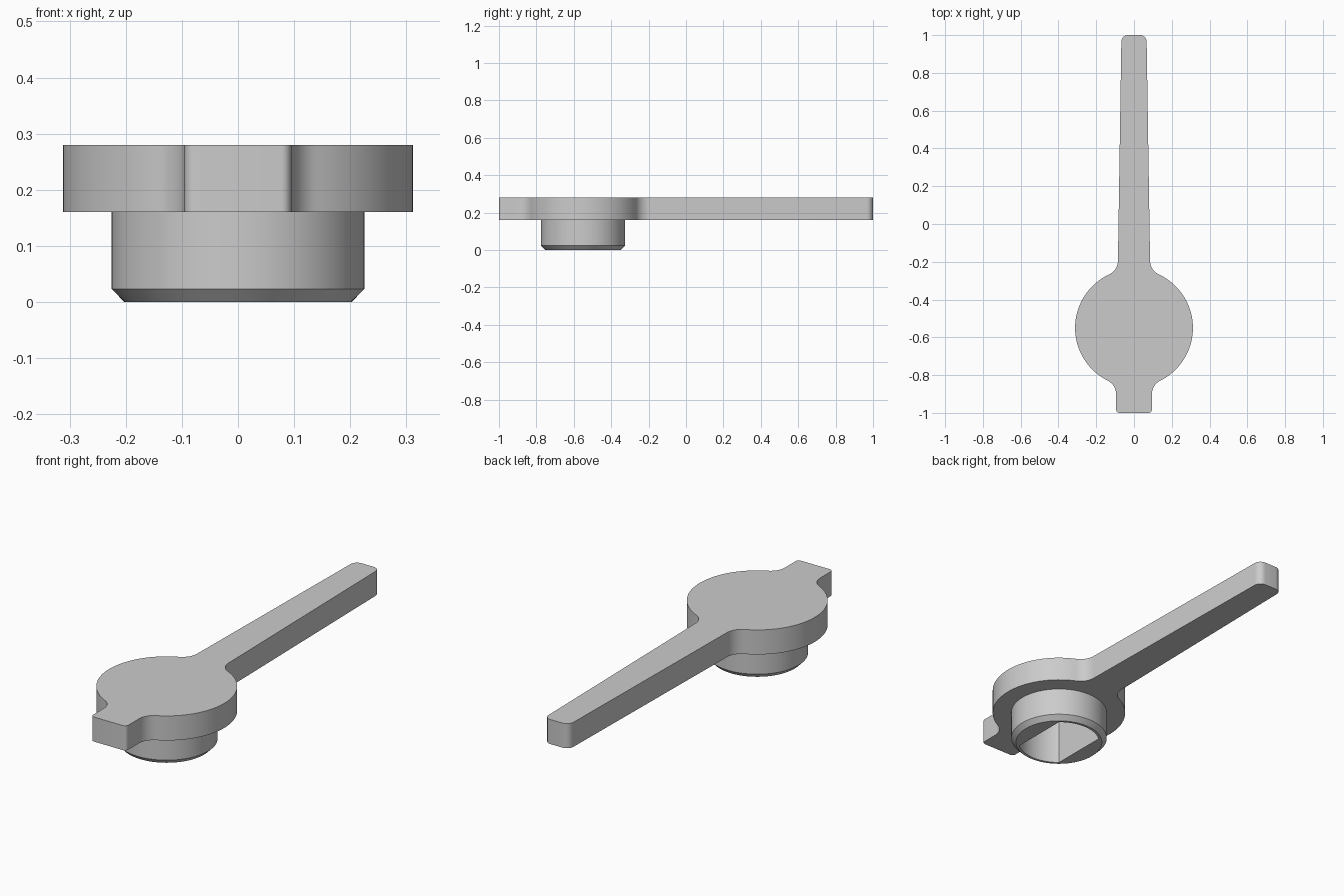
import bpy
import bmesh
from math import sin, cos, pi, acos, atan2, hypot

default = bpy.data.objects.get("Cube")
if default:
    bpy.data.objects.remove(default, do_unlink=True)

grey = bpy.data.materials.new("satin_grey")
grey.use_nodes = True
grey.diffuse_color = (0.6, 0.6, 0.6, 1)
grey.node_tree.nodes["Principled BSDF"].inputs["Base Color"].default_value = (0.6, 0.6, 0.6, 1)

HUB_Y, HUB_R = -0.55, 0.312
PLATE_Z, TOP_Z = 0.16, 0.28
FILLET = 0.08


def arc(cx, cy, r, a0, a1, n):
    return [(cx + r * cos(a0 + (a1 - a0) * i / n), cy + r * sin(a0 + (a1 - a0) * i / n))
            for i in range(n + 1)]


def prism(name, points, levels):
    """Loft one outline through (z, scale) levels, scaled about the hub axis."""
    bm = bmesh.new()
    rings = [[bm.verts.new((x * s, HUB_Y + (y - HUB_Y) * s, z)) for x, y in points]
             for z, s in levels]
    bm.faces.new(rings[0][::-1])
    bm.faces.new(rings[-1])
    n = len(points)
    for low, high in zip(rings, rings[1:]):
        for i in range(n):
            j = (i + 1) % n
            bm.faces.new((low[i], low[j], high[j], high[i]))
    mesh = bpy.data.meshes.new(name)
    bm.to_mesh(mesh)
    bm.free()
    mesh.materials.append(grey)
    obj = bpy.data.objects.new(name, mesh)
    bpy.context.collection.objects.link(obj)
    return obj


def fillet_centre(half_width, side):
    """Centre of the blend between the round hub and a straight side."""
    dx = half_width + FILLET
    dy = ((HUB_R + FILLET) ** 2 - dx ** 2) ** 0.5
    return dx, HUB_Y + side * dy, atan2(side * dy, dx)


# Right half of the plate outline, from the front tab to the handle tip
tab_w, root_w, tip_w, tab_r, tip_r = 0.095, 0.085, 0.067, 0.018, 0.035
fx, fy, fa = fillet_centre(tab_w, -1)
bx, by, ba = fillet_centre(root_w, 1)
half = arc(tab_w - tab_r, -1 + tab_r, tab_r, -pi / 2, 0, 6)
half += arc(fx, fy, FILLET, pi, fa + pi, 10)
half += arc(0, HUB_Y, HUB_R, fa, ba, 48)[1:-1]
half += arc(bx, by, FILLET, ba + pi, pi, 10)
half += arc(tip_w - tip_r, 1 - tip_r, tip_r, 0, pi / 2, 8)
outline = half + [(-x, y) for x, y in reversed(half)]
plate = prism("handle_plate", outline, [(PLATE_Z, 1), (TOP_Z, 1)])

# Round stem with a chamfered foot
stem_r = 0.225
stem = prism("stem", arc(0, HUB_Y, stem_r, 0, 2 * pi, 96)[:-1],
             [(0, 0.9), (0.023, 1), (PLATE_Z, 1)])

# Socket: a round bore with two flats, cut up into the plate
bore_r, flat_x = 0.19, 0.122
a = acos(flat_x / bore_r)
bore = arc(0, HUB_Y, bore_r, a, pi - a, 32) + arc(0, HUB_Y, bore_r, pi + a, 2 * pi - a, 32)
cutter = prism("socket_cutter", bore, [(-0.05, 1), (0.235, 1)])
cutter.hide_render = True

for obj in (plate, stem):
    cut = obj.modifiers.new("socket", 'BOOLEAN')
    cut.operation = 'DIFFERENCE'
    cut.solver = 'EXACT'
    cut.object = cutter
    bpy.ops.object.select_all(action='DESELECT')
    bpy.context.view_layer.objects.active = obj
    obj.select_set(True)
    bpy.ops.object.modifier_apply(modifier=cut.name)
    bpy.ops.object.shade_smooth_by_angle(angle=pi / 6)

bpy.data.objects.remove(cutter, do_unlink=True)
